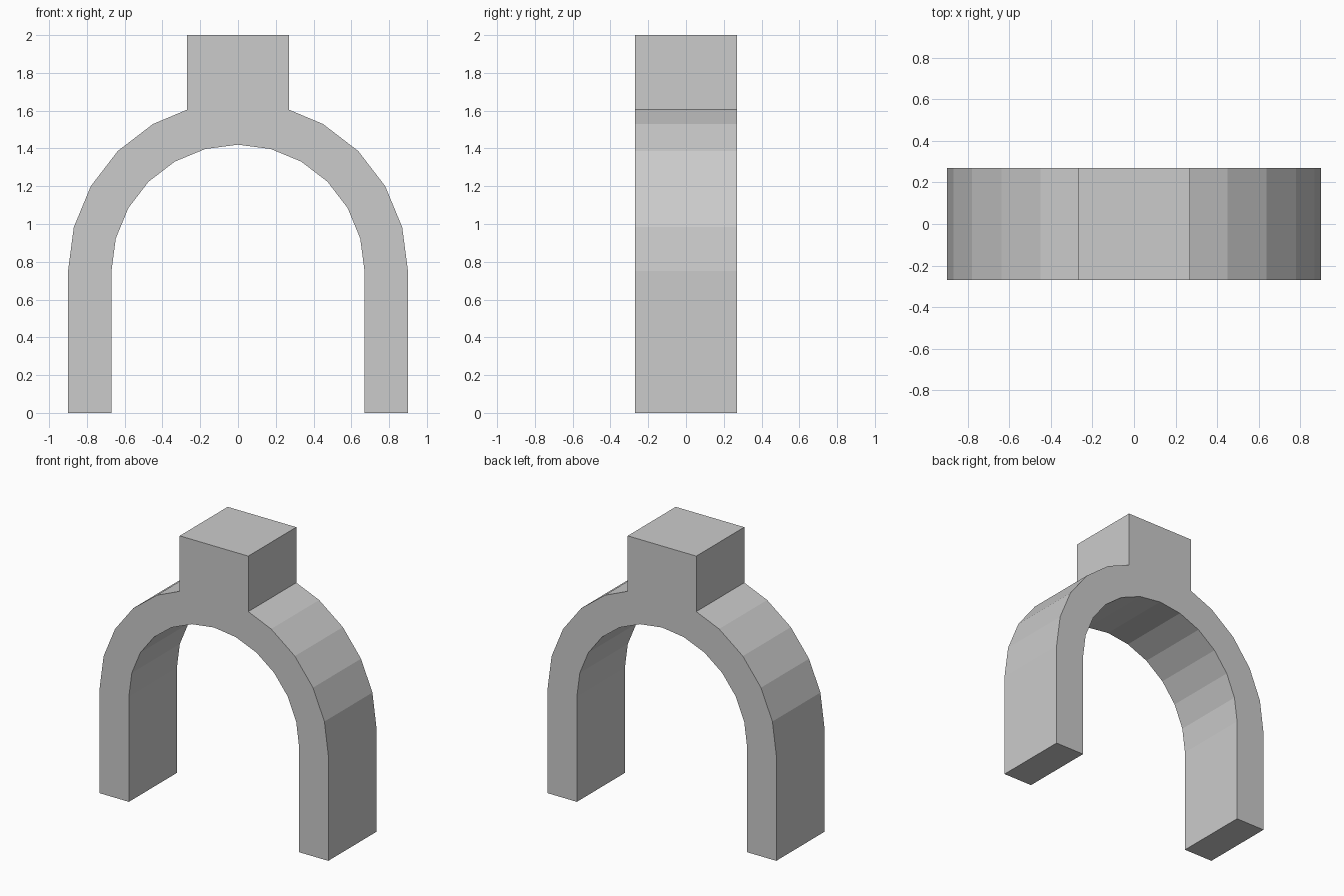
import bpy, bmesh
from math import sin, cos, radians

cube = bpy.data.objects.get("Cube")
if cube:
    bpy.data.objects.remove(cube, do_unlink=True)

OUTER, INNER = 0.90, 0.67      # arch radii
SPRING = 0.75                  # height where the legs meet the arch
HALF = 0.27                    # half depth, and half width of the block
TOP, SHOULDER = 2.0, 1.605

grey = bpy.data.materials.new("light grey")
grey.use_nodes = True
color = (0.6, 0.6, 0.6, 1)
grey.diffuse_color = color
grey.node_tree.nodes["Principled BSDF"].inputs["Base Color"].default_value = color


def arc(radius, angles):
    return [(radius * cos(radians(a)), SPRING + radius * sin(radians(a))) for a in angles]


# One continuous outline: right half of the outside, its mirror, then the inside
side = [(OUTER, 0)] + arc(OUTER, range(0, 61, 15)) + [(HALF, SHOULDER), (HALF, TOP)]
outline = side + [(-x, z) for x, z in reversed(side)]
outline += [(-INNER, 0)] + arc(INNER, range(180, -1, -15)) + [(INNER, 0)]

# Extrude the outline through the depth
bm = bmesh.new()
face = bm.faces.new([bm.verts.new((x, -HALF, z)) for x, z in outline])
extruded = bmesh.ops.extrude_face_region(bm, geom=[face], use_keep_orig=True)
moved = [v for v in extruded["geom"] if isinstance(v, bmesh.types.BMVert)]
bmesh.ops.translate(bm, verts=moved, vec=(0, 2 * HALF, 0))
bmesh.ops.recalc_face_normals(bm, faces=bm.faces)

mesh = bpy.data.meshes.new("arch_with_top_block")
bm.to_mesh(mesh)
bm.free()
mesh.materials.append(grey)
arch = bpy.data.objects.new("arch_with_top_block", mesh)
bpy.context.collection.objects.link(arch)
